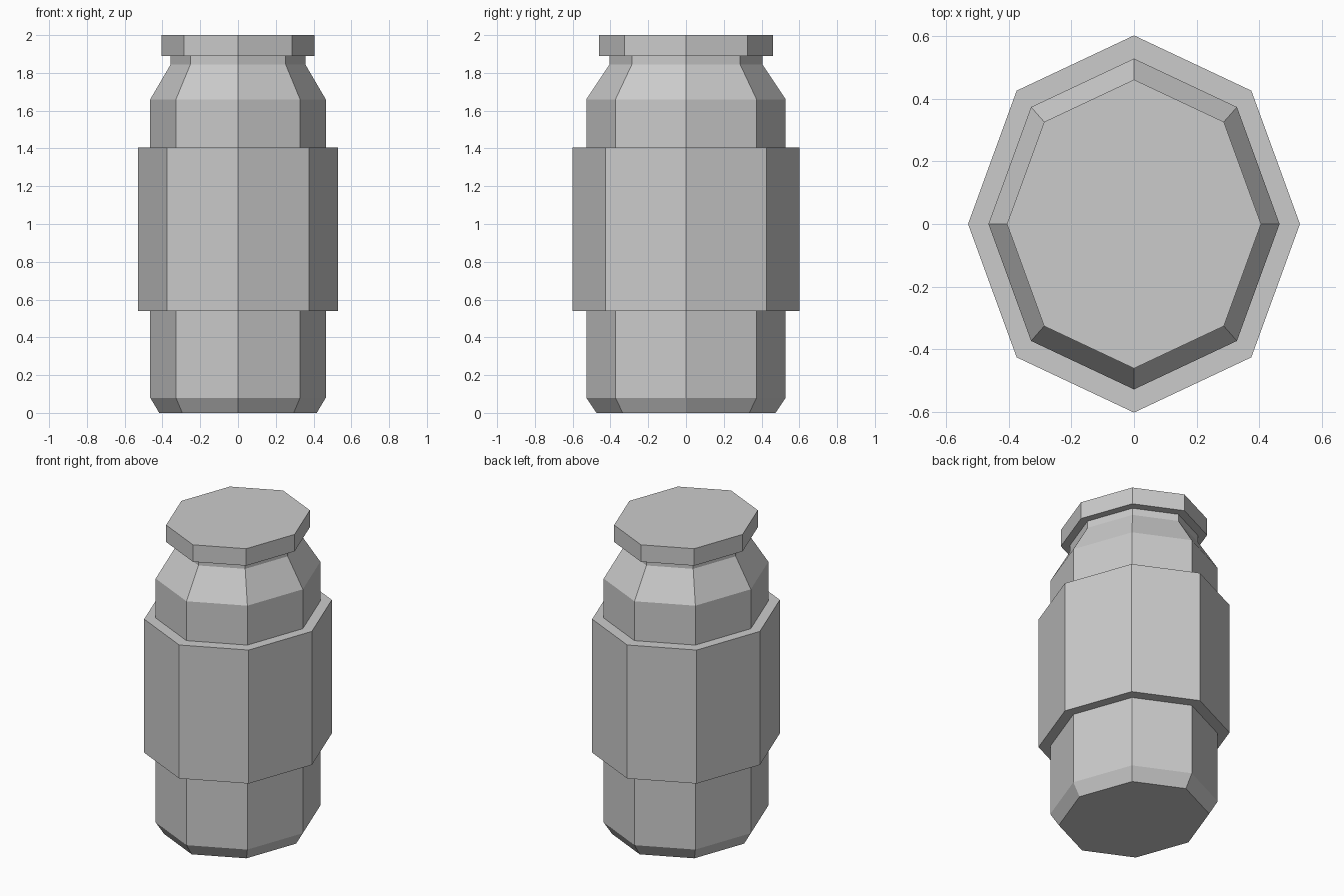
import bpy, bmesh, math

if "Cube" in bpy.data.objects:
    bpy.data.objects.remove(bpy.data.objects["Cube"])

SIDES = 8
X_SCALE = 0.88  # the jar is slightly narrower in x than in y


def lathe(name, profile):
    """Closed octagonal solid from (radius, height) points, bottom to top."""
    bm = bmesh.new()
    rings = []
    for r, z in profile:
        angles = [2 * math.pi * i / SIDES for i in range(SIDES)]
        rings.append([bm.verts.new((r * X_SCALE * math.cos(a), r * math.sin(a), z))
                      for a in angles])
    for low, high in zip(rings, rings[1:]):
        for i in range(SIDES):
            j = (i + 1) % SIDES
            bm.faces.new((low[i], low[j], high[j], high[i]))
    bm.faces.new(rings[0][::-1])
    bm.faces.new(rings[-1])
    mesh = bpy.data.meshes.new(name)
    bm.to_mesh(mesh)
    bm.free()
    obj = bpy.data.objects.new(name, mesh)
    bpy.context.collection.objects.link(obj)
    return obj


# Bottle with chamfered base, sloping shoulder and short neck
lathe("bottle_body", [(0.474, 0), (0.528, 0.08), (0.528, 1.66),
                      (0.405, 1.845), (0.405, 1.89)])

# Wide sleeve around the middle
lathe("label_sleeve", [(0.602, 0.54), (0.602, 1.405)])

# Flat overhanging lid
lathe("lid", [(0.461, 1.89), (0.461, 2.0)])
